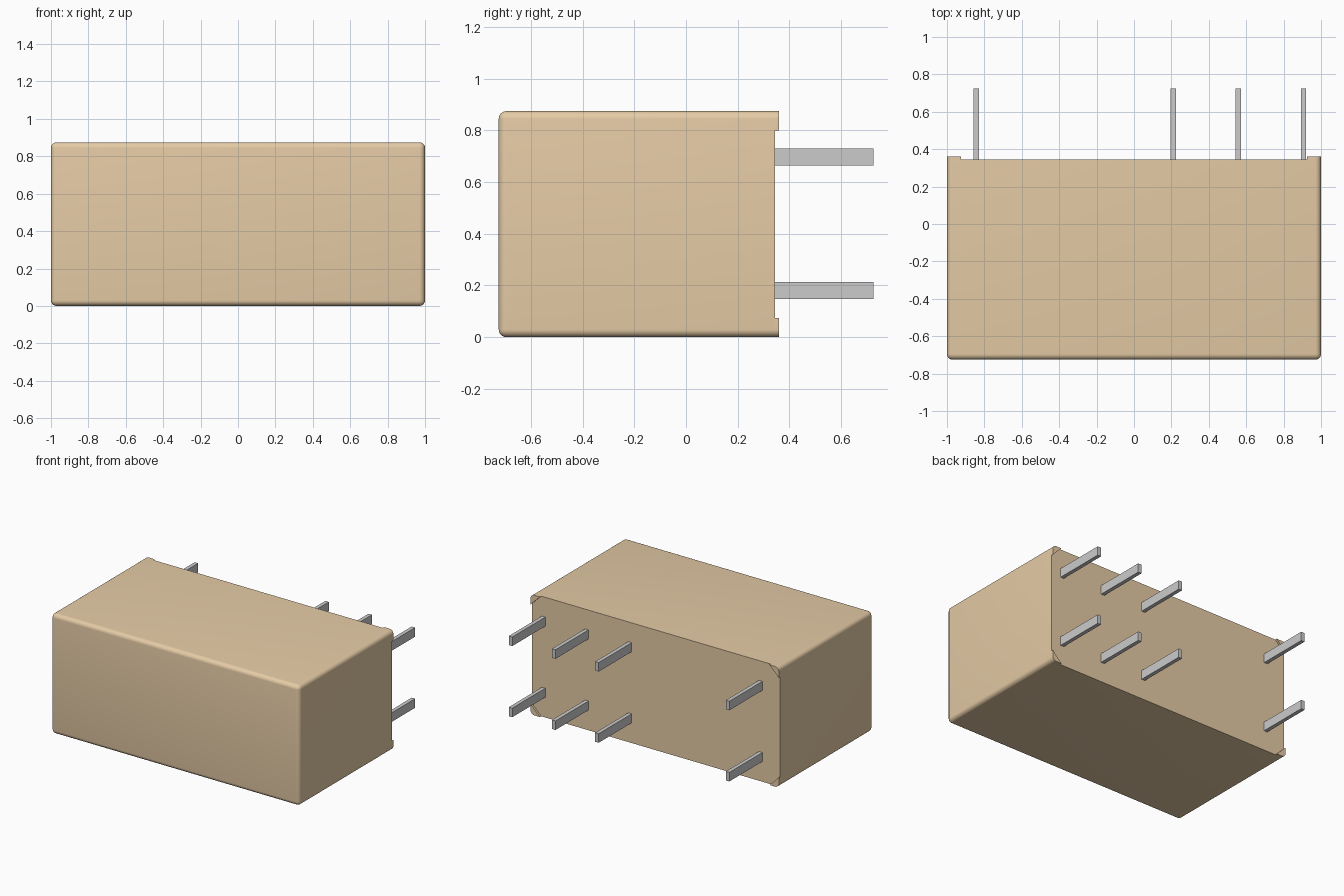
import bpy, bmesh
from math import sin, cos, pi

if "Cube" in bpy.data.objects:
    bpy.data.objects.remove(bpy.data.objects["Cube"])

Y_FRONT, Y_BACK, Y_FOOT, Y_TIP = -0.725, 0.345, 0.36, 0.725
HEIGHT, RADIUS, FOOT = 0.875, 0.03, 0.075

tan = bpy.data.materials.new("tan_plastic")
tan.diffuse_color = (0.79, 0.60, 0.38, 1)
tan.use_nodes = True
tan.node_tree.nodes["Principled BSDF"].inputs["Base Color"].default_value = tan.diffuse_color


def add_object(name, bm, material=None, smooth=False):
    bmesh.ops.recalc_face_normals(bm, faces=bm.faces)
    mesh = bpy.data.meshes.new(name)
    bm.to_mesh(mesh)
    bm.free()
    obj = bpy.data.objects.new(name, mesh)
    bpy.context.collection.objects.link(obj)
    if material:
        mesh.materials.append(material)
    if smooth:
        bpy.ops.object.select_all(action='DESELECT')
        obj.select_set(True)
        bpy.context.view_layer.objects.active = obj
        bpy.ops.object.shade_smooth_by_angle()
    return obj


def box(lo, hi):
    bm = bmesh.new()
    bmesh.ops.create_cube(bm, size=1)
    for v in bm.verts:
        v.co = [(a + b) / 2 + c * (b - a) for a, b, c in zip(lo, hi, v.co)]
    return bm


# Case: every edge rounded except the rim of the pin face
bm = box((-1, Y_FRONT, 0), (1, Y_BACK, HEIGHT))
rounded = [e for e in bm.edges if min(v.co.y for v in e.verts) < 0]
bmesh.ops.bevel(bm, geom=rounded, offset=RADIUS, segments=6, profile=0.5,
                affect='EDGES')
add_object("case", bm, tan, smooth=True)

# Stand-off feet: thin triangles with a rounded outer corner
profile = [(FOOT, 0)]
for i in range(7):
    a = i / 6 * pi / 2
    profile.append((RADIUS * (1 - sin(a)), RADIUS * (1 - cos(a))))
profile.append((0, FOOT))
for side, sx in (("left", -1), ("right", 1)):
    for level, top in (("lower", False), ("upper", True)):
        bm = bmesh.new()
        base = bm.faces.new([
            bm.verts.new((sx * (1 - u), Y_BACK, HEIGHT - w if top else w))
            for u, w in profile])
        ext = bmesh.ops.extrude_face_region(bm, geom=[base], use_keep_orig=True)
        for v in ext["geom"]:
            if isinstance(v, bmesh.types.BMVert):
                v.co.y = Y_FOOT
        add_object(f"foot_{level}_{side}", bm, tan, smooth=True)

# Contact pins: two rows of four flat blades
for row, z in (("lower", 0.18), ("upper", 0.698)):
    for i, x in enumerate((-0.843, 0.21, 0.558, 0.906), 1):
        bm = box((x - 0.014, Y_BACK - 0.005, z - 0.033),
                 (x + 0.014, Y_TIP, z + 0.033))
        add_object(f"pin_{row}_{i}", bm)
